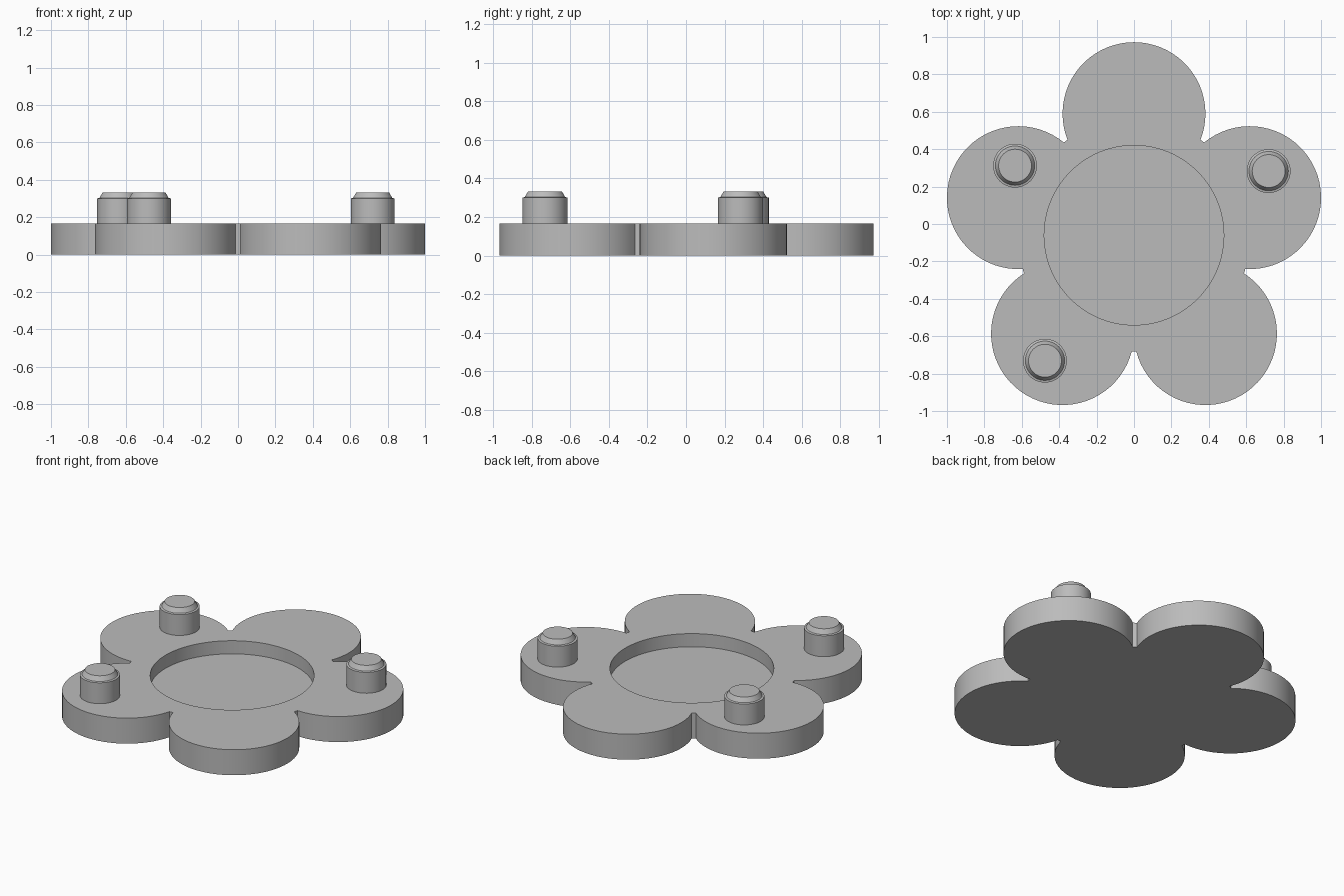
import bpy, bmesh, math

if "Cube" in bpy.data.objects:
    bpy.data.objects.remove(bpy.data.objects["Cube"])

grey = bpy.data.materials.new("grey")
grey.diffuse_color = (0.5, 0.5, 0.5, 1)
grey.use_nodes = True
grey.node_tree.nodes["Principled BSDF"].inputs["Base Color"].default_value = grey.diffuse_color

CY = -0.06            # flower centre on y
PETAL_R, PETAL_D = 0.382, 0.65
CORE_R, RECESS_R = 0.622, 0.48
TOP, FLOOR = 0.165, 0.08
STEPS = 40            # segments per petal


def finish(name, bm):
    bmesh.ops.recalc_face_normals(bm, faces=bm.faces[:])
    mesh = bpy.data.meshes.new(name)
    bm.to_mesh(mesh)
    bm.free()
    obj = bpy.data.objects.new(name, mesh)
    bpy.context.collection.objects.link(obj)
    mesh.materials.append(grey)
    bpy.ops.object.select_all(action='DESELECT')
    obj.select_set(True)
    bpy.context.view_layer.objects.active = obj
    bpy.ops.object.shade_smooth_by_angle(angle=math.radians(30))
    return obj


def loft(name, rings):
    """Skin equal-length closed rings and cap both ends."""
    bm = bmesh.new()
    loops = [[bm.verts.new(p) for p in ring] for ring in rings]
    for a, b in zip(loops, loops[1:]):
        for i in range(len(a)):
            j = (i + 1) % len(a)
            bm.faces.new((a[i], a[j], b[j], b[i]))
    bm.faces.new(loops[0][::-1])
    bm.faces.new(loops[-1])
    return finish(name, bm)


# Flower outline: five petal arcs that stop where they meet the core disc
reach = math.acos((CORE_R**2 - PETAL_D**2 - PETAL_R**2) / (2 * PETAL_D * PETAL_R))
outline, recess = [], []
for k in range(5):
    mid = math.pi / 2 + k * math.tau / 5
    for i in range(STEPS + 1):
        t = mid - reach + 2 * reach * i / STEPS
        outline.append((PETAL_D * math.cos(mid) + PETAL_R * math.cos(t),
                        CY + PETAL_D * math.sin(mid) + PETAL_R * math.sin(t)))
        a = mid + math.tau / 5 * (i - STEPS / 2) / (STEPS + 1)
        recess.append((RECESS_R * math.cos(a), CY + RECESS_R * math.sin(a)))


def at(points, z):
    return [(x, y, z) for x, y in points]


# Flower plate with a round sunken middle
loft("flower_plate", [at(outline, 0), at(outline, TOP), at(recess, TOP), at(recess, FLOOR)])

# Pegs with a small ledge and a bevelled tip
profile = [(0.117, TOP - 0.02), (0.117, 0.30), (0.105, 0.303), (0.088, 0.332)]
for n, (px, py) in enumerate([(-0.636, 0.312), (0.72, 0.283), (-0.476, -0.731)]):
    rings = [[(px + r * math.cos(i * math.tau / 48), py + r * math.sin(i * math.tau / 48), z)
              for i in range(48)] for r, z in profile]
    loft(f"peg_{n + 1}", rings)
